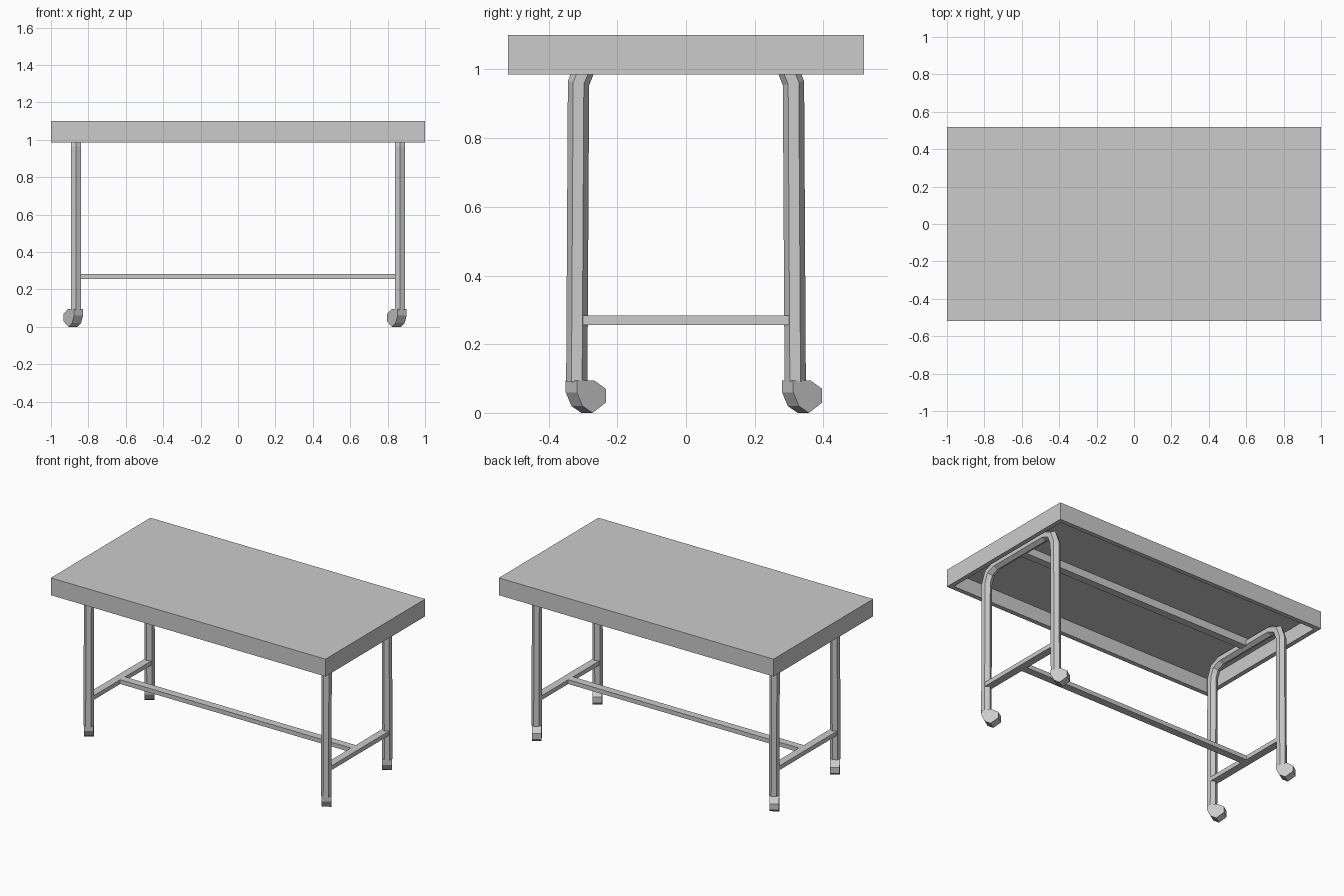
import bpy, bmesh, math
from mathutils import Vector, Matrix

if "Cube" in bpy.data.objects:
    bpy.data.objects.remove(bpy.data.objects["Cube"], do_unlink=True)

grey = bpy.data.materials.new("plain_grey")
grey.use_nodes = True
GREY = (0.6, 0.6, 0.6, 1)
grey.diffuse_color = GREY
grey.node_tree.nodes["Principled BSDF"].inputs["Base Color"].default_value = GREY


def finish(name, bm):
    bmesh.ops.recalc_face_normals(bm, faces=bm.faces)
    mesh = bpy.data.meshes.new(name)
    bm.to_mesh(mesh)
    bm.free()
    mesh.materials.append(grey)
    obj = bpy.data.objects.new(name, mesh)
    bpy.context.scene.collection.objects.link(obj)


def box_mesh(size, centre):
    bm = bmesh.new()
    bmesh.ops.create_cube(bm, size=1, matrix=Matrix.Translation(centre) @ Matrix.Diagonal((*size, 1)))
    return bm


def hex_tube(name, x, path, radius):
    """Sweep a six-sided section along a (y, z) path, mitred at the bends."""
    pts = [Vector((0, y, z)) for y, z in path]
    bm = bmesh.new()
    rings = []
    for i, p in enumerate(pts):
        before = (p - pts[max(i - 1, 0)]).normalized()
        after = (pts[min(i + 1, len(pts) - 1)] - p).normalized()
        along = (before + after).normalized()
        stretch = 1 / along.dot(after if after.length else before)
        side = Vector((0, -along.z, along.y)) * stretch
        ring = []
        for k in range(6):
            a = k * math.tau / 6
            offset = side * math.cos(a) + Vector((1, 0, 0)) * math.sin(a)
            ring.append(bm.verts.new(p + offset * radius + Vector((x, 0, 0))))
        rings.append(ring)
    for lower, upper in zip(rings, rings[1:]):
        for k in range(6):
            j = (k + 1) % 6
            bm.faces.new((lower[k], lower[j], upper[j], upper[k]))
    bm.faces.new(rings[0])
    bm.faces.new(rings[-1])
    finish(name, bm)


def caster(name, x, y):
    """Faceted wheel block, trailing away from its leg."""
    profile = [(-.05, .095), (.01, .095), (.052, .07), (.052, .03),
               (.005, 0), (-.03, .02), (-.05, .06)]
    half_width = .029
    bm = bmesh.new()
    face = bm.faces.new([bm.verts.new((-half_width, u + .027, z)) for u, z in profile])
    grown = bmesh.ops.extrude_face_region(bm, geom=[face])["geom"]
    moved = [g for g in grown if isinstance(g, bmesh.types.BMVert)]
    bmesh.ops.translate(bm, verts=moved, vec=(2 * half_width, 0, 0))
    turn = Matrix.Translation((x, y, 0)) @ Matrix.Rotation(math.radians(34), 4, "Z")
    bmesh.ops.transform(bm, matrix=turn, verts=bm.verts)
    finish(name, bm)


# Table top: a slab with a deep recess in its underside
RIM, RECESS_Z = .042, 1.08
bm = box_mesh((2, 1.036, .114), (0, 0, 1.043))
bm.normal_update()
under = min(bm.faces, key=lambda f: f.normal.z)
bmesh.ops.inset_region(bm, faces=[under], thickness=RIM)
grown = bmesh.ops.extrude_face_region(bm, geom=[under])["geom"]
bmesh.ops.delete(bm, geom=[under], context="FACES_ONLY")
for v in grown:
    if isinstance(v, bmesh.types.BMVert):
        v.co.z = RECESS_Z
finish("table_top", bm)

# Bent leg frames, cross stretchers and casters at each end
LEG_X, LEG_Y = .865, .315
half_path = [(LEG_Y + .003, .09), (LEG_Y - .002, .96), (.287, 1.024), (.225, 1.05)]
arch = half_path + [(-y, z) for y, z in reversed(half_path)]
for side, sx in (("left", 1), ("right", -1)):
    hex_tube(side + "_leg_frame", sx * LEG_X, arch, .031)
    finish(side + "_cross_stretcher", box_mesh((.05, .6, .028), (sx * LEG_X, 0, .27)))
    for end, sy in (("front", -1), ("back", 1)):
        caster(f"{end}_{side}_caster", sx * LEG_X, sy * LEG_Y)

# Lengthwise bars between the two frames
finish("long_stretcher", box_mesh((1.7, .05, .028), (0, 0, .27)))
finish("upper_beam", box_mesh((1.7, .05, .05), (0, 0, 1.055)))
